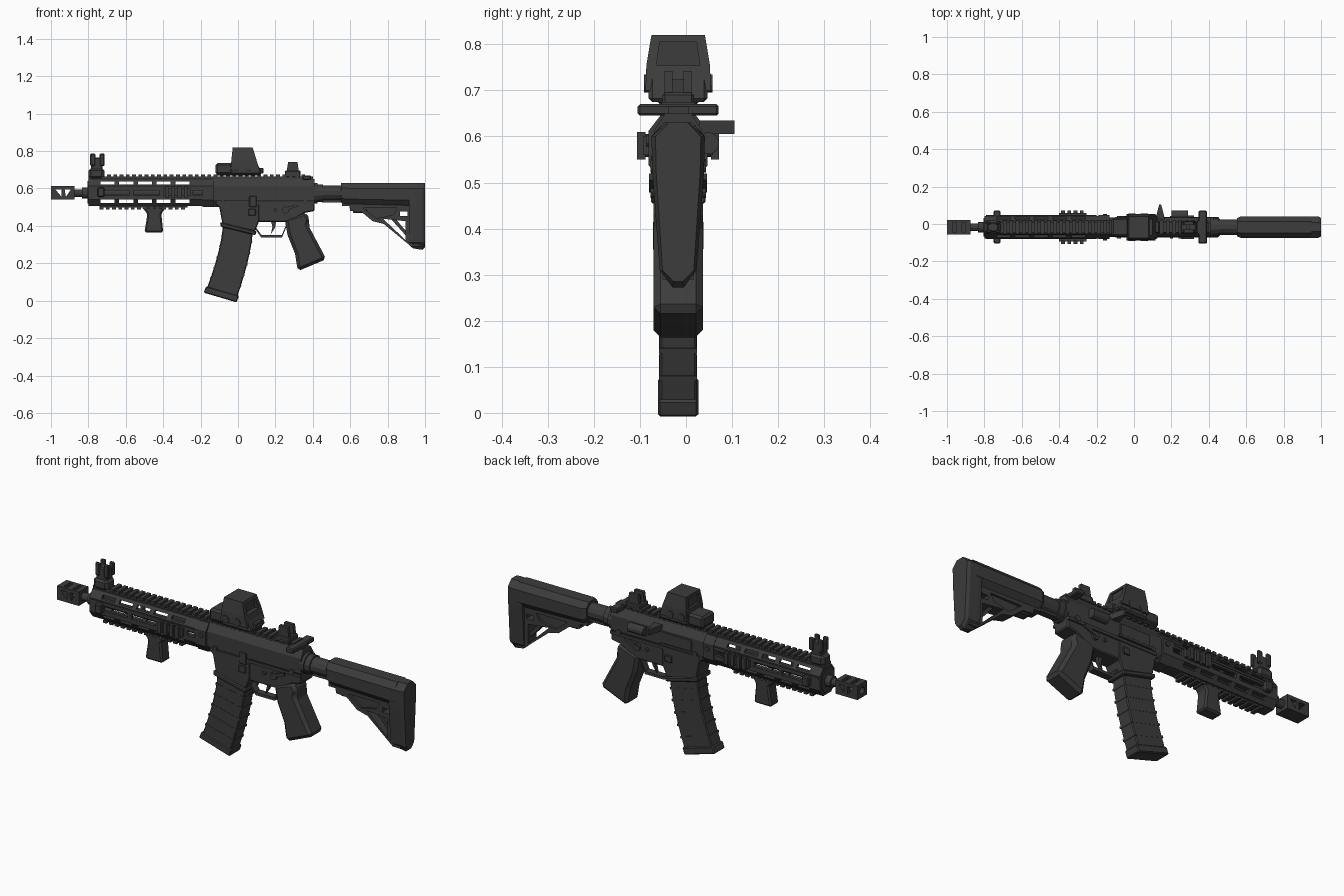
import bpy, bmesh, math

cube = bpy.data.objects.get("Cube")
if cube:
    bpy.data.objects.remove(cube, do_unlink=True)

# Shared levels, half-widths and chamfers
CENTRE_Y = -.017
BORE = .575
DECK = .65
RAIL = .675
MUZZLE, GUARD_FRONT, GUARD_BACK, RECEIVER_BACK, BUTT = -1, -.8, -.13, .41, 1
BODY = .052
THROUGH = .2
SOFT, ROUND = .005, .015
SIDES = (("left", 1), ("right", -1))

charcoal = bpy.data.materials.new("charcoal")
charcoal.use_nodes = True
charcoal.diffuse_color = (.045, .045, .045, 1)
shader = next(node for node in charcoal.node_tree.nodes if node.type == 'BSDF_PRINCIPLED')
shader.inputs["Base Color"].default_value = charcoal.diffuse_color


def skin(name, rings, bevel=0):
    """Join matching rings of points into a closed solid."""
    bm = bmesh.new()
    loops = [[bm.verts.new((x, y + CENTRE_Y, z)) for x, y, z in ring] for ring in rings]
    count = len(loops[0])
    for near, far in zip(loops, loops[1:]):
        for i in range(count):
            j = (i + 1) % count
            bm.faces.new((near[i], near[j], far[j], far[i]))
    bm.faces.new(loops[0])
    bm.faces.new(reversed(loops[-1]))
    bmesh.ops.recalc_face_normals(bm, faces=bm.faces)
    mesh = bpy.data.meshes.new(name)
    bm.to_mesh(mesh)
    bm.free()
    mesh.materials.append(charcoal)
    part = bpy.data.objects.new(name, mesh)
    bpy.context.collection.objects.link(part)
    if bevel:
        chamfer = part.modifiers.new("chamfer", 'BEVEL')
        chamfer.width, chamfer.segments = bevel, 1
        chamfer.limit_method, chamfer.angle_limit = 'ANGLE', math.radians(40)
    return part


def prism(name, outline, half, y=0, bevel=0):
    """Side outline (x, z) extruded across the body."""
    return skin(name, [[(x, y + edge, z) for x, z in outline] for edge in (-half, half)], bevel)


def box(name, x0, x1, z0, z1, half, y=0, bevel=0):
    return prism(name, [(x0, z0), (x1, z0), (x1, z1), (x0, z1)], half, y, bevel)


def mirrored(x, side):
    """Symmetric ring at x from one side's (y, z) points, top to bottom."""
    return [(x, y, z) for y, z in side] + [(x, -y, z) for y, z in reversed(side)]


def octagon(x, half, low, high):
    """Chamfered ring across the body."""
    cut, flat = (high - low) / 4, half * .55
    return mirrored(x, [(flat, high), (half, high - cut), (half, low + cut), (flat, low)])


def hull(name, x0, x1, half, low, high):
    return skin(name, [octagon(x, half, low, high) for x in (x0, x1)])


def circle(radius, sides=12):
    angles = [2 * math.pi * (i + .5) / sides for i in range(sides)]
    return [(radius * math.cos(a), radius * math.sin(a)) for a in angles]


def rod(name, x0, x1, radius, z=BORE, y=0):
    """Round bar along the body."""
    return skin(name, [[(x, y + u, z + v) for u, v in circle(radius)] for x in (x0, x1)])


def pin(name, x, z, radius, half):
    """Round bar across the body."""
    return prism(name, [(x + u, z + v) for u, v in circle(radius)], half)


def carve(part, cutters):
    """Subtract the cutters, then discard them."""
    bpy.context.view_layer.objects.active = part
    for cutter in cutters:
        cutter.hide_render = True
        cut = part.modifiers.new("cut", 'BOOLEAN')
        cut.object, cut.operation, cut.solver = cutter, 'DIFFERENCE', 'EXACT'
        bpy.ops.object.modifier_apply(modifier=cut.name)
        bpy.data.objects.remove(cutter, do_unlink=True)


def teeth(name, x0, count, low, high, half, y=0):
    pitch = .0335
    for i in range(count):
        start = x0 + i * pitch
        box(f"{name}_{i + 1}", start, start + pitch * .6, low, high, half, y)


# Muzzle brake with side ports, top slots and a bore; barrel behind it
brake = box("muzzle_brake", MUZZLE, -.875, .54, .612, .039)
cuts = [rod("bore_cut", MUZZLE - THROUGH, -.92, .018)]
for x, lean in ((-.96, .017), (-.91, -.01)):
    cuts.append(prism("port_cut", [(x - .017, .595), (x + .017, .595), (x + lean, .555)], THROUGH))
    cuts.append(box("slot_cut", x - .01, x + .01, .597, DECK, .026))
carve(brake, cuts)
rod("barrel", -.88, GUARD_BACK, .021)
rod("barrel_collar", -.835, GUARD_FRONT, .03)

# Handguard shell with slots
guard = hull("handguard", GUARD_FRONT, GUARD_BACK, .06, .505, DECK)
cuts = [hull("tunnel_cut", GUARD_FRONT - THROUGH, -.16, .045, .52, .64)]
for i in range(5):
    x = -.735 + i / 10
    cuts += [box("slot_cut", x, x + .075, z, z + .017, THROUGH) for z in (.62, .523)]
for x, length in ((-.72, .14), (-.56, .14), (-.24, .05)):
    cuts.append(box("slot_cut", x, x + length, .565, .59, THROUGH))
carve(guard, cuts)
hull("guard_front_cap", GUARD_FRONT - SOFT, -.79, .05, .52, .64)
hull("guard_rear_collar", -.19, GUARD_BACK, .064, .5, DECK)

# Rails on top, below and on both sides
box("top_rail", GUARD_FRONT, .37, DECK - SOFT, .665, .028)
teeth("top_rail_tooth", -.7, 32, .66, RAIL, .036)
box("lower_rail", -.74, -.27, .497, .512, .026)
teeth("lower_rail_tooth", -.74, 14, .488, .5, .034)
for side, s in SIDES:
    box(f"{side}_rail", -.4, -.255, .56, .6, .01, s * .066)
    teeth(f"{side}_rail_tooth", -.39, 4, .55, .61, .009, s * .08)
    box(f"{side}_sling_mount", -.75, -.715, .555, .605, ROUND, s * .073, SOFT)
    box(f"{side}_guard_rib", -.79, -.2, .6, .61, .003, s * .061)
pin("guard_bolt", -.155, BORE + ROUND, .012, .07)

# Front sight
box("front_sight_base", GUARD_FRONT, -.715, DECK, .71, .036, bevel=ROUND)
box("front_sight_body", -.785, -.725, .7, .765, .026, bevel=SOFT)
for side, s in SIDES:
    for x in (-.79, -.74):
        box(f"{side}_front_sight_ear", x, x + .027, .72, .787, .008, s * .022, SOFT)

# Vertical foregrip
prism("foregrip", [(-.515, .5), (-.385, .5), (-.41, .465), (-.4, .365), (-.5, .365), (-.484, .465)],
      .034, bevel=.008)

# Upper receiver
hull("upper_receiver", GUARD_BACK, RECEIVER_BACK, BODY, .5, DECK)
box("receiver_seam", -.1, RECEIVER_BACK, .515, .53, BODY + .003)
box("ejection_cover", -.06, .11, .545, .605, SOFT, BODY, .003)
box("cover_hinge", -.07, .12, .535, .545, SOFT, BODY + .003)
skin("case_deflector", [[(.14 + u, y, z) for u, z in ((-reach, .605), (reach, .605), (reach, .635), (-reach, .635))]
                        for y, reach in ((.045, .025), (.122, SOFT))])
rod("forward_assist", .2, .29, .024, .585, .065)
box("charging_handle_stem", .25, .4, DECK - SOFT, .665, .022)
box("charging_handle", .345, .39, DECK - SOFT, .67, .088, bevel=SOFT)

# Lower receiver, magazine well and controls
prism("lower_receiver", [(.07, .56), (.07, .42), (.27, .42), (.36, .47), (RECEIVER_BACK, .48),
                         (RECEIVER_BACK, .6)], BODY - SOFT, bevel=SOFT)
prism("magazine_well", [(-.12, BORE), (-.12, .515), (-.1, .5), (-.083, .41), (.09, .37), (.115, .43),
                        (.115, BORE)], .05, bevel=SOFT)
prism("magazine_well_lip", [(-.096, .42), (-.092, .395), (.092, .35), (.1, .37)], .055, bevel=SOFT)
for name, x, z, radius in (("front_pin", -.08, .54, .011), ("rear_pin", .36, .535, .014),
                           ("hammer_pin", .2, .485, .009), ("selector_hub", .255, .485, .019)):
    pin(name, x, z, radius, .06)
for side, s in SIDES:
    prism(f"{side}_selector_lever", [(.25, .478), (.32, .505), (.32, .52), (.25, .495)], SOFT, s * .058)
    box(f"{side}_magazine_catch", .055, .095, .455, .49, SOFT, s * .054, .003)
box("bolt_release", .06, .1, .5, .56, .007, -BODY, .003)
guard_outline = [(.09, .385), (.125, .337), (.235, .337), (.265, .41)]
prism("trigger_guard", guard_outline + [(x, z + ROUND) for x, z in reversed(guard_outline)], .018)
prism("trigger", [(.175, .43), (.205, .43), (.198, .39), (.175, .355), (.184, .395)], .009)


# Curved magazine, sliced along its own arc
def magazine_slice(along, grow=1):
    x, z = -.085 * along ** 1.5, .395 - .35 * along
    deep, tilt, half = .08 * grow, .015 + along / 100, .04 * grow
    return [(x + u * deep, v * half, z - u * tilt) for u, v in ((-1, -1), (1, -1), (1, 1), (-1, 1))]


skin("magazine", [magazine_slice(i / 6) for i in range(7)], SOFT)
skin("magazine_base", [magazine_slice(along, 1.1) for along in (.98, 1.08)], SOFT)
for i in range(1, 6):
    skin(f"magazine_rib_{i}", [magazine_slice(i / 6 + step, 1.03) for step in (0, .03)])

# Pistol grip
prism("pistol_grip", [(.25, .435), (.36, .475), (.385, .435), (.375, .405), (.472, .222), (.32, .158),
                      (.305, .25), (.265, .35)], .054, bevel=.018)

# Buffer tube
rod("receiver_end_plate", .4, .425, .056)
rod("castle_nut", .425, .455, .049)
rod("buffer_tube", .45, DECK, .042)
box("buffer_tube_key", .45, .6, .525, .56, .017)

# Shoulder stock
skin("stock_body", [octagon(x, half, low, .63) for x, half, low in ((.55, .048, .525), (.57, .057, .515),
                                                                    (.95, .057, .505))])
frame = prism("stock_frame", [(.555, .535), (.555, .505), (.595, .505), (.6, .48), (.66, .475), (.72, .425),
                              (.78, .41), (.925, .29), (.97, .29), (.97, .535)], .034)
carve(frame, [prism("window_cut", [(.775, .438), (.895, .425), (.895, .325)], THROUGH),
              box("hole_cut", .865, .905, .452, .476, THROUGH)]
      + [prism("groove_cut", [(.67, .495), (.85, .495), (.83, .46), (.74, .44)], .012, s * .034)
         for side, s in SIDES])
prism("stock_strut", [(.815, .44), (.84, .44), (.9, .37), (.9, .345)], .02)
box("stock_release_lever", .615, .69, .468, .488, .026, bevel=SOFT)


# Butt pad, tapering to the toe
def pad_ring(x, scale, toe):
    side = [(.024, .63), (.058, .6), (.056, .52), (.04, .31), (.012, toe)]
    return mirrored(x, [(y * scale, z) for y, z in side])


skin("butt_pad", [pad_ring(.915, .97, .298), pad_ring(.935, 1, .28), pad_ring(.985, 1, .272),
                  pad_ring(BUTT, .85, .285)])

# Reflex optic
box("optic_base", -.115, .12, RAIL - SOFT, .695, .045, bevel=SOFT)
box("optic_battery_box", -.12, -.02, RAIL, .735, .05, bevel=.01)
prism("optic_housing", [(-.04, RAIL), (.128, RAIL), (.12, .7), (.1, .74), (-.04, .74)], .064, bevel=.008)
hood = skin("optic_hood", [[(front, -half, z), (back, -half, z), (back, half, z), (front, half, z)]
                           for front, back, half, z in ((-.04, .115, .071, .7), (-.035, .098, .069, .755),
                                                        (-.028, .078, .058, .82))])
carve(hood, [skin("window_cut", [mirrored(x, [(.04, .805), (.047, .755)]) for x in ends])
             for ends in ((.075, THROUGH), (-THROUGH, -.022))])
for x in (-.01, .055):
    pin("optic_knob", x, .715, .02, .074)
box("optic_rear_buttons", .11, .135, .68, .71, .03, bevel=.003)

# Rear sight
box("rear_sight_base", .25, .335, .66, .695, .034, bevel=SOFT)
for side, s in SIDES:
    prism(f"{side}_rear_sight_ear", [(.26, .69), (.325, .69), (.318, .742), (.268, .742)], .009, s * .021)
box("rear_sight_leaf", .28, .3, .69, .725, .02)
